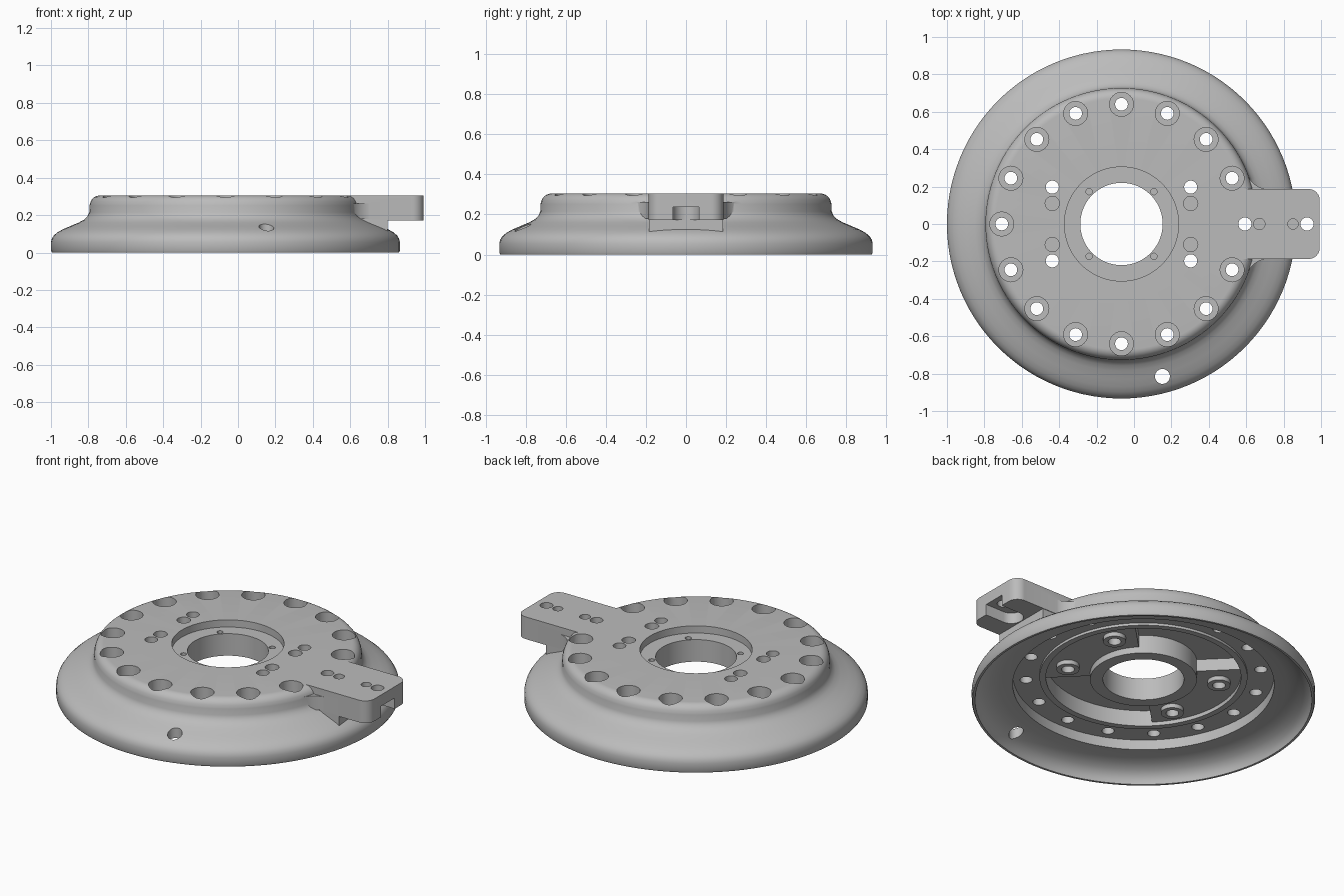
import bpy, bmesh, math
from math import cos, sin, pi, radians

if "Cube" in bpy.data.objects:
    bpy.data.objects.remove(bpy.data.objects["Cube"])

CX = -0.067  # axis of the round flange
grey = bpy.data.materials.new("machined_grey")
grey.diffuse_color = (0.5, 0.5, 0.5, 1)
grey.use_nodes = True
grey.node_tree.nodes["Principled BSDF"].inputs["Base Color"].default_value = grey.diffuse_color


def make(name, bm):
    bmesh.ops.remove_doubles(bm, verts=bm.verts, dist=1e-5)
    bmesh.ops.recalc_face_normals(bm, faces=bm.faces)
    me = bpy.data.meshes.new(name)
    bm.to_mesh(me)
    bm.free()
    me.materials.append(grey)
    ob = bpy.data.objects.new(name, me)
    bpy.context.collection.objects.link(ob)
    return ob


def lathe(bm, profile, cx, cy, n, closed_loop=False):
    """Revolve (r, z) points; open profiles get flat caps at both ends."""
    rings = [[bm.verts.new((cx + r * cos(2 * pi * i / n), cy + r * sin(2 * pi * i / n), z))
              for i in range(n)] for r, z in profile]
    pairs = list(zip(rings, rings[1:]))
    if closed_loop:
        pairs.append((rings[-1], rings[0]))
    else:
        bm.faces.new(rings[0][::-1])
        bm.faces.new(rings[-1])
    for a, b in pairs:
        for i in range(n):
            j = (i + 1) % n
            bm.faces.new((a[i], a[j], b[j], b[i]))


def prism(bm, pts, z0, z1):
    a = [bm.verts.new((x, y, z0)) for x, y in pts]
    b = [bm.verts.new((x, y, z1)) for x, y in pts]
    bm.faces.new(a[::-1])
    bm.faces.new(b)
    for i in range(len(pts)):
        j = (i + 1) % len(pts)
        bm.faces.new((a[i], a[j], b[j], b[i]))


def arc(cx, cy, r, a0, a1, n=10):
    return [(cx + r * cos(radians(a0 + (a1 - a0) * i / n)),
             cy + r * sin(radians(a0 + (a1 - a0) * i / n))) for i in range(n + 1)]


def boolean(target, tool, op):
    m = target.modifiers.new(op, 'BOOLEAN')
    m.operation, m.object, m.solver = op, tool, 'EXACT'
    bpy.context.view_layer.objects.active = target
    bpy.ops.object.modifier_apply(modifier=m.name)
    bpy.data.objects.remove(tool)


# Flange body: bell-shaped rim, raised plate, hub and hollow underside
profile = [(0.928, 0), (0.933, 0.01), (0.933, 0.055), (0.928, 0.075), (0.917, 0.092),
           (0.898, 0.108), (0.87, 0.124), (0.83, 0.141), (0.785, 0.16), (0.757, 0.175),
           (0.738, 0.193), (0.728, 0.215), (0.727, 0.252)]
profile += arc(0.672, 0.252, 0.053, 10, 90, 7)
profile += [(0.305, 0.305), (0.305, 0.262), (0.22, 0.262), (0.22, 0.13), (0.29, 0.13),
            (0.29, 0.24), (0.53, 0.24), (0.53, 0.145), (0.565, 0.145), (0.565, 0.16),
            (0.71, 0.16), (0.71, 0.1), (0.78, 0.095), (0.83, 0.085), (0.87, 0.066),
            (0.895, 0.045), (0.91, 0.02), (0.915, 0)]
bm = bmesh.new()
lathe(bm, profile, CX, 0, 112, True)
body = make("flange_body", bm)

# Arm plate with rounded end corners and a slot open at the tip
W, TIP, C = 0.187, 0.993, 0.06
outline = [(0.51, -W)] + arc(TIP - C, -W + C, C, -90, 0) + arc(TIP - C, W - C, C, 0, 90) + [(0.51, W)]
bm = bmesh.new()
prism(bm, outline, 0.172, 0.305)
top = [e for e in bm.edges if all(v.co.z > 0.3 and v.co.x > 0.52 for v in e.verts)]
bmesh.ops.bevel(bm, geom=top, offset=0.01, segments=2, affect='EDGES', profile=0.5)
arm = make("arm", bm)
bm = bmesh.new()
prism(bm, [(1.1, -0.066), (1.1, 0.066)] + arc(0.87, 0, 0.066, 90, 270, 16), 0.1, 0.237)
boolean(arm, make("slot_cutter", bm), 'DIFFERENCE')
boolean(body, arm, 'UNION')

# Curved web blending the arm into the plate, and the stem below it
R = 0.13
cy = 0.185 + R
cx = CX + math.sqrt((0.722 + R) ** 2 - cy ** 2)
end = math.degrees(math.atan2(-cy, CX - cx))
side = arc(cx, cy, R, -90, end, 10)
web = [(0.53, -0.2)] + [(x, -y) for x, y in reversed(side)] + side + [(0.53, 0.2)]
bm = bmesh.new()
prism(bm, web, 0.18, 0.262)
boolean(body, make("arm_web", bm), 'UNION')
bm = bmesh.new()
prism(bm, [(0.66, -0.184), (0.8, -0.184), (0.8, 0.184), (0.66, 0.184)], 0.106, 0.2)
boolean(body, make("arm_stem", bm), 'UNION')

# Underside pads (two opposite quarter sectors) and four screw bosses
bm = bmesh.new()
for a in (0, 180):
    prism(bm, arc(CX, 0, 0.545, a - 45, a + 45, 24) + arc(CX, 0, 0.27, a + 45, a - 45, 16),
          0.168, 0.25)
boolean(body, make("pads", bm), 'UNION')
bm = bmesh.new()
for sx in (-1, 1):
    for sy in (-1, 1):
        lathe(bm, [(0.062, 0.143), (0.062, 0.247)], CX + sx * 0.37, sy * 0.197, 24)
boolean(body, make("bosses", bm), 'UNION')

# All holes in one cutter
bm = bmesh.new()


def hole(x, y, r, z0=-0.1, z1=0.4):
    lathe(bm, [(r, z0), (r, z1)], x, y, 24)


for k in range(1, 16):          # counterbored bolt circle, gap at the arm
    a = 2 * pi * k / 16
    lathe(bm, [(0.034, -0.1), (0.034, 0.215), (0.064, 0.215), (0.064, 0.4)],
          CX + 0.64 * cos(a), 0.64 * sin(a), 24)
for sx in (-1, 1):
    for sy in (-1, 1):
        hole(CX + sx * 0.37, sy * 0.197, 0.035)
        hole(CX + sx * 0.37, sy * 0.11, 0.038, 0.21)
        hole(CX + sx * 0.173, sy * 0.173, 0.017, 0.2)
hole(0.593, 0, 0.035)
hole(0.67, 0, 0.03, 0.22)
hole(0.85, 0, 0.028, 0.245)
hole(0.925, 0, 0.035)
hole(0.152, -0.815, 0.04)       # rim drain hole
boolean(body, make("hole_cutter", bm), 'DIFFERENCE')

# Smooth curved surfaces, keep machined edges crisp
bpy.ops.object.select_all(action='DESELECT')
body.select_set(True)
bpy.context.view_layer.objects.active = body
bpy.ops.object.shade_smooth_by_angle(angle=radians(30))
